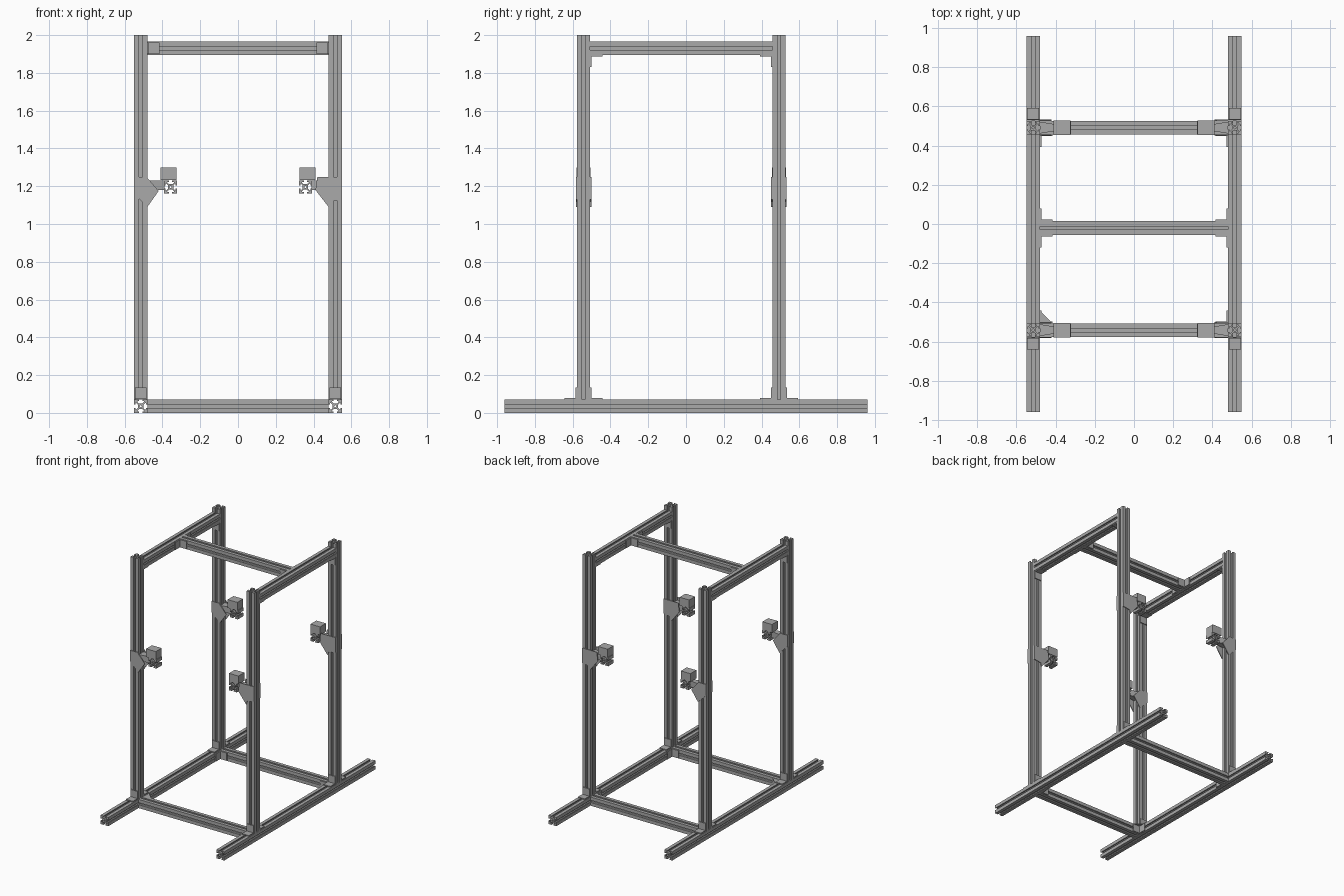
import bpy, bmesh
from math import pi, cos, sin
from mathutils import Matrix, Vector

cube = bpy.data.objects.get("Cube")
if cube:
    bpy.data.objects.remove(cube)


def make_material(name, value):
    mat = bpy.data.materials.new(name)
    mat.use_nodes = True
    colour = (value, value, value, 1)
    mat.diffuse_color = colour
    mat.node_tree.nodes["Principled BSDF"].inputs["Base Color"].default_value = colour
    return mat


GREY = make_material("aluminium grey", 0.4)
H = 0.035           # half width of a bar
POST_X = 0.515
FRONT_Y, BACK_Y = -0.542, 0.492
TOP_Z = 1.93
X, Y, Z = Vector((1, 0, 0)), Vector((0, 1, 0)), Vector((0, 0, 1))


def frame(a, b, c, origin):
    """Matrix with axes a, b, c and the given origin."""
    m = Matrix((a, b, c)).transposed().to_4x4()
    m.translation = origin
    return m


def extrude_outline(name, loops, depth, matrix):
    """Fill flat closed loops (inner ones become holes) and give them depth."""
    curve = bpy.data.curves.new(name, "CURVE")
    curve.dimensions = "2D"
    curve.fill_mode = "BOTH"
    curve.extrude = depth / 2
    for loop in loops:
        spline = curve.splines.new("POLY")
        spline.points.add(len(loop) - 1)
        for p, (u, v) in zip(spline.points, loop):
            p.co = (u, v, 0, 1)
        spline.use_cyclic_u = True
    helper = bpy.data.objects.new(name, curve)
    bpy.context.collection.objects.link(helper)
    bpy.context.view_layer.update()
    graph = bpy.context.evaluated_depsgraph_get()
    mesh = bpy.data.meshes.new_from_object(helper.evaluated_get(graph))
    bpy.data.objects.remove(helper)
    bm = bmesh.new()
    bm.from_mesh(mesh)
    bmesh.ops.remove_doubles(bm, verts=bm.verts, dist=1e-5)
    bm.transform(matrix)
    bmesh.ops.recalc_face_normals(bm, faces=bm.faces)
    bm.to_mesh(mesh)
    bm.free()
    mesh.materials.clear()
    mesh.materials.append(GREY)
    for poly in mesh.polygons:
        poly.use_smooth = False
        poly.material_index = 0
    mesh.name = name
    obj = bpy.data.objects.new(name, mesh)
    bpy.context.collection.objects.link(obj)
    return obj


def slot_profile():
    """Square bar section with a T slot in each side and a round bore."""
    half = [(0.0085, H), (0.0085, 0.027), (0.018, 0.027), (0.018, 0.0235), (0.009, 0.0145)]
    side = [(-H, H)] + [(-u, v) for u, v in half] + half[::-1]
    outer = []
    for k in range(4):
        c, s = cos(-k * pi / 2), sin(-k * pi / 2)
        outer += [(u * c - v * s, u * s + v * c) for u, v in side]
    bore = [(0.006 * cos(k * pi / 4), 0.006 * sin(k * pi / 4)) for k in range(8)]
    return [outer, bore]


PROFILE = slot_profile()


def bar(name, start, end):
    start, end = Vector(start), Vector(end)
    c = (end - start).normalized()
    a = Y if abs(c.x) > 0.5 else X
    return extrude_outline(name, PROFILE, (end - start).length,
                           frame(a, c.cross(a), c, (start + end) / 2))


def bracket(name, corner, a, b, cheek=False):
    """Thin L bracket whose legs run from the corner along a and b."""
    leg, t, c = 0.065, 0.008, a.cross(b)
    ell = [(0, 0), (leg, 0), (leg, t), (t, t), (t, leg), (0, leg)]
    extrude_outline(name, [ell], 0.062, frame(a, b, c, Vector(corner)))
    if cheek:
        top = Vector(corner) + Z * 0.03
        extrude_outline(name + "_cheek", [[(0, 0), (leg, 0), (0, leg)]], 0.005,
                        frame(a, b, c, top))


def box(name, lo, hi):
    lo, hi = Vector(lo), Vector(hi)
    outline = [(lo.x, lo.y), (hi.x, lo.y), (hi.x, hi.y), (lo.x, hi.y)]
    return extrude_outline(name, [outline], hi.z - lo.z,
                           Matrix.Translation(Z * (lo.z + hi.z) / 2))


# Frame bars
for s, side in ((-1, "right"), (1, "left")):
    x = s * POST_X
    bar(side + "_base_rail", (x, -0.96, H), (x, 0.96, H))
    bar(side + "_top_rail", (x, FRONT_Y + H, TOP_Z), (x, BACK_Y - H, TOP_Z))
    for y, end in ((FRONT_Y, "front"), (BACK_Y, "back")):
        bar(f"{end}_{side}_post", (x, y, 2 * H), (x, y, 2))
INNER = POST_X - H
for y, end in ((FRONT_Y, "front"), (BACK_Y, "back")):
    bar(end + "_base_crossbar", (-INNER, y, H), (INNER, y, H))
MID_Y = -0.02
bar("top_crossbar", (-INNER, MID_Y, TOP_Z), (INNER, MID_Y, TOP_Z))

# Corner brackets
for s, side in ((-1, "right"), (1, "left")):
    x = s * POST_X
    for y, d, end in ((FRONT_Y, 1, "front"), (BACK_Y, -1, "back")):
        tag = f"{end}_{side}"
        bracket(tag + "_outer_foot", (x, y - d * H, 2 * H), -d * Y, Z)
        bracket(tag + "_inner_foot", (x, y + d * H, 2 * H), d * Y, Z)
        bracket(tag + "_top_bracket", (x, y + d * H, TOP_Z - H), d * Y, -Z)
        bracket(tag + "_base_bracket", (s * INNER, y + d * H, H), -s * X, d * Y,
                cheek=(s < 0 and d > 0))
        bracket(tag + "_crossbar_bracket", (s * INNER, MID_Y + d * H, TOP_Z), -s * X, d * Y)

# Clamps halfway up each post: two gusset plates, an arm and a slotted block
SQUARE_PLATE = [(0.55, 1.13), (0.55, 1.25), (0.42, 1.25), (0.41, 1.18), (0.48, 1.09), (0.49, 1.12)]
TILTED_PLATE = [(0.55, 1.16), (0.55, 1.25), (0.485, 1.25), (0.42, 1.175), (0.48, 1.09)]
for s, side in ((-1, "right"), (1, "left")):
    plate = TILTED_PLATE if s < 0 else SQUARE_PLATE
    for y, end in ((FRONT_Y, "front"), (BACK_Y, "back")):
        tag = f"{end}_{side}_clamp"
        outline = [(s * u, v) for u, v in plate]
        for d, face in ((-1, "front"), (1, "back")):
            extrude_outline(f"{tag}_{face}_plate", [outline], 0.006,
                            frame(X, Z, -Y, Y * (y + d * (H + 0.003))))
        arm = [(s * 0.48, y - 0.03), (s * 0.48, y + 0.03), (s * 0.39, y + 0.015), (s * 0.39, y - 0.015)]
        extrude_outline(tag + "_arm", [arm], 0.05, Matrix.Translation(Z * 1.205))
        xs = sorted((s * 0.325, s * 0.41))
        box(tag + "_cap", (xs[0], y - 0.037, 1.232), (xs[1], y + 0.037, 1.298))
        bar(tag + "_block", (s * 0.357, y - H, 1.196), (s * 0.357, y + H, 1.196))
